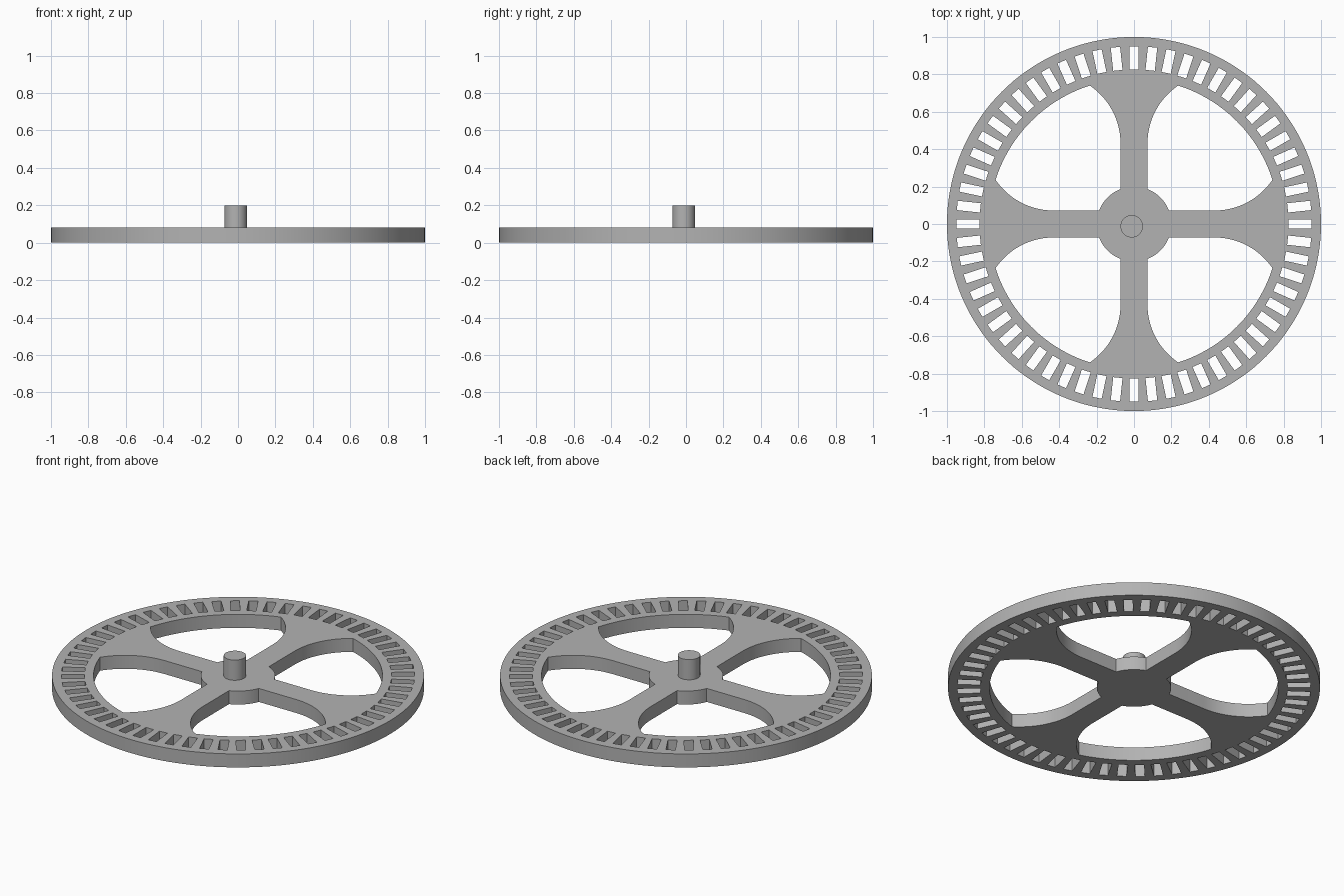
import bpy, bmesh
from math import sin, cos, pi, radians, asin, atan2, sqrt
from mathutils import Vector, Matrix

if "Cube" in bpy.data.objects:
    bpy.data.objects.remove(bpy.data.objects["Cube"], do_unlink=True)

THICK = 0.08       # wheel thickness
SPOKE = 0.072      # half width of a spoke
HUB = 0.2
INNER = 0.777      # inner radius of the slotted rim
FLARE_START = 0.43
FLARE_END = Vector((0.236, 0.74))
SLOTS = 60

grey = bpy.data.materials.new("plain grey")
grey.use_nodes = True
grey.diffuse_color = (0.45, 0.45, 0.45, 1)
grey.node_tree.nodes["Principled BSDF"].inputs["Base Color"].default_value = (0.45, 0.45, 0.45, 1)


def arc(center, radius, start, end, steps):
    return [Vector(center) + radius * Vector((cos(a), sin(a)))
            for a in (start + (end - start) * i / steps for i in range(steps + 1))]


def opening():
    """Outline of the gap between two spokes, in the +x +y quadrant."""
    # Half of the outline next to the +y spoke: hub, straight edge, flare, rim
    hub_angle = pi / 2 - asin(SPOKE / HUB)
    half = arc((0, 0), HUB, pi / 4, hub_angle, 8)
    dx, dy = FLARE_END.x - SPOKE, FLARE_END.y - FLARE_START
    r = (dx * dx + dy * dy) / (2 * dx)
    half += arc((SPOKE + r, FLARE_START), r, pi, pi - asin(dy / r), 14)
    half += arc((0, 0), INNER, atan2(FLARE_END.y, FLARE_END.x), pi / 4, 14)[1:]
    # Mirror across the diagonal
    return half + [Vector((p.y, p.x)) for p in reversed(half[1:-1])]


def turned(points, angle):
    rot = Matrix.Rotation(angle, 2)
    return [rot @ p for p in points]


def finish(obj):
    obj.data.materials.clear()
    obj.data.materials.append(grey)
    bpy.ops.object.select_all(action="DESELECT")
    obj.select_set(True)
    bpy.context.view_layer.objects.active = obj
    bpy.ops.object.shade_smooth_by_angle(angle=radians(30))


# Wheel plate: filled outline with slots and openings, extruded
slot = [Vector(p) for p in ((0.826, -0.025), (0.95, -0.025), (0.95, 0.025), (0.826, 0.025))]
outlines = [arc((0, 0), 1, 0, 2 * pi, 144)[:-1]]
outlines += [turned(slot, 2 * pi * i / SLOTS) for i in range(SLOTS)]
outlines += [turned(opening(), pi / 2 * i) for i in range(4)]

curve = bpy.data.curves.new("wheel outline", "CURVE")
curve.dimensions = "2D"
curve.fill_mode = "BOTH"
curve.extrude = THICK / 2
for points in outlines:
    spline = curve.splines.new("POLY")
    spline.points.add(len(points) - 1)
    for target, p in zip(spline.points, points):
        target.co = (p.x, p.y, 0, 1)
    spline.use_cyclic_u = True

helper = bpy.data.objects.new("wheel outline", curve)
bpy.context.collection.objects.link(helper)
graph = bpy.context.evaluated_depsgraph_get()
mesh = bpy.data.meshes.new_from_object(helper.evaluated_get(graph))
bpy.data.objects.remove(helper, do_unlink=True)

bm = bmesh.new()
bm.from_mesh(mesh)
bmesh.ops.remove_doubles(bm, verts=bm.verts, dist=0.0001)
bmesh.ops.translate(bm, verts=bm.verts, vec=(0, 0, THICK / 2))
bmesh.ops.recalc_face_normals(bm, faces=bm.faces)
bm.to_mesh(mesh)
bm.free()
wheel = bpy.data.objects.new("slotted_wheel", mesh)
bpy.context.collection.objects.link(wheel)
finish(wheel)

# Axle pin, set slightly off centre on the hub
bpy.ops.mesh.primitive_cylinder_add(vertices=48, radius=0.06, depth=0.16,
                                    location=(-0.012, -0.012, 0.12))
pin = bpy.context.object
pin.name = "axle_pin"
finish(pin)
